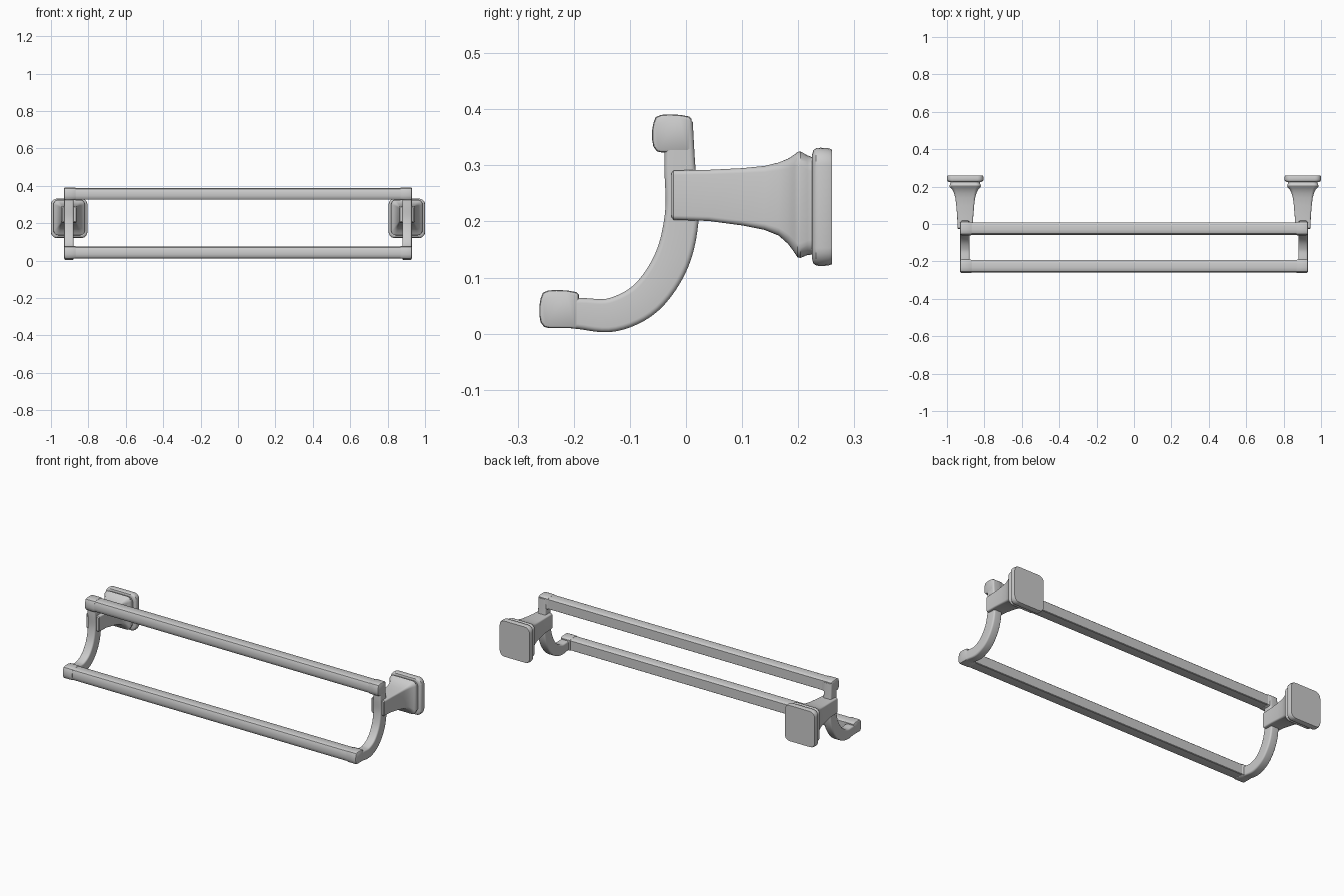
import bpy, bmesh, math
from mathutils import Vector

if "Cube" in bpy.data.objects:
    bpy.data.objects.remove(bpy.data.objects["Cube"])


def rounded(hw, hh, r, n=5):
    """Rounded rectangle as 2D points, counter-clockwise."""
    pts = []
    for i, (sx, sy) in enumerate([(1, 1), (-1, 1), (-1, -1), (1, -1)]):
        for k in range(n + 1):
            a = math.pi / 2 * (i + k / n)
            pts.append((sx * (hw - r) + r * math.cos(a), sy * (hh - r) + r * math.sin(a)))
    return pts


def loft(name, rings, angle=35):
    """Skin a list of equal-length 3D rings and cap both ends."""
    bm = bmesh.new()
    vs = [[bm.verts.new(p) for p in ring] for ring in rings]
    n = len(vs[0])
    for a, b in zip(vs, vs[1:]):
        for i in range(n):
            bm.faces.new((a[i], a[(i + 1) % n], b[(i + 1) % n], b[i]))
    bm.faces.new(vs[0][::-1])
    bm.faces.new(vs[-1])
    bmesh.ops.recalc_face_normals(bm, faces=bm.faces)
    me = bpy.data.meshes.new(name)
    bm.to_mesh(me)
    bm.free()
    ob = bpy.data.objects.new(name, me)
    bpy.context.collection.objects.link(ob)
    bpy.ops.object.select_all(action='DESELECT')
    ob.select_set(True)
    bpy.context.view_layer.objects.active = ob
    bpy.ops.object.shade_smooth_by_angle(angle=math.radians(angle))
    return ob


def spline(pts, steps=6):
    """Catmull-Rom curve through 2D points."""
    p = [Vector(q) for q in pts]
    p = [2 * p[0] - p[1]] + p + [2 * p[-1] - p[-2]]
    out = []
    for a, b, c, d in zip(p, p[1:], p[2:], p[3:]):
        for k in range(steps):
            t = k / steps
            out.append(0.5 * (2 * b + (c - a) * t + (2 * a - 5 * b + 4 * c - d) * t * t
                              + (3 * b - a - 3 * c + d) * t ** 3))
    return out + [p[-2]]


def bar_section(cy, cz, s):
    """Bar profile in y/z: bulged front and top, flat back and underside."""
    base = [(.035, -.03), (.035, .027), (.031, .031), (.015, .034), (-.005, .035),
            (-.02, .034), (-.029, .030), (-.033, .020), (-.0355, .006), (-.0355, -.010),
            (-.033, -.023), (-.027, -.031), (-.018, -.033), (.031, -.033)]
    return [(cy + s * y, cz + s * z) for y, z in base]


def plate_rings(cx, rows):
    return [[(cx + x, y, cz + z) for x, z in rounded(hw, hh, r)] for y, hw, cz, hh, r in rows]


BARS = {"upper": (-.025, .356), "lower": (-.226, .043)}

# Long bars
for level, (cy, cz) in BARS.items():
    sec = bar_section(cy, cz, .93)
    loft(level + "_bar", [[(x, y, z) for y, z in sec] for x in (-.875, .875)])

for side, s in (("left", -1), ("right", 1)):
    cx = s * .9025

    # Corner caps at the bar ends
    for level, (cy, cz) in BARS.items():
        rings = [[(s * x, y, z) for y, z in bar_section(cy, cz, k)]
                 for x, k in ((.868, .95), (.871, 1), (.922, 1), (.927, .96), (.929, .88))]
        loft(f"{side}_{level}_end_cap", rings)

    # Curved arm joining the two bars
    path = spline([(-.012, .378), (-.011, .30), (-.007, .215), (-.025, .132),
                   (-.07, .065), (-.13, .034), (-.19, .036), (-.248, .040)])
    rings = []
    for i, p in enumerate(path):
        t = (path[min(i + 1, len(path) - 1)] - path[max(i - 1, 0)]).normalized()
        f = i / (len(path) - 1)
        thick = .024 + .0065 * math.sin(math.pi * min(1, f * 1.1)) + .003 * f
        rings.append([(s * .904 + a, p.x - t.y * b, p.y + t.x * b)
                      for a, b in rounded(.025, thick, .009)])
    loft(f"{side}_curved_arm", rings)

    # Flared post
    rows = [(-.026, .037, .247, .039, .006), (-.022, .041, .247, .044, .008),
            (.04, .043, .2465, .0455, .008), (.10, .048, .244, .051, .009),
            (.14, .053, .242, .057, .011), (.165, .060, .240, .065, .014),
            (.182, .068, .236, .076, .018), (.193, .077, .232, .087, .022),
            (.199, .083, .230, .094, .025), (.204, .084, .230, .095, .026),
            (.216, .080, .229, .089, .026), (.224, .079, .228, .087, .026),
            (.232, .079, .228, .087, .026)]
    loft(f"{side}_post", plate_rings(cx, rows))

    # Wall plate
    rows = [(.225, .085, .226, .094, .026), (.227, .092, .226, .101, .029),
            (.232, .0965, .226, .1045, .031), (.240, .0975, .226, .1055, .032),
            (.254, .0965, .226, .1045, .031), (.2605, .0945, .226, .102, .030)]
    loft(f"{side}_wall_plate", plate_rings(cx, rows))
